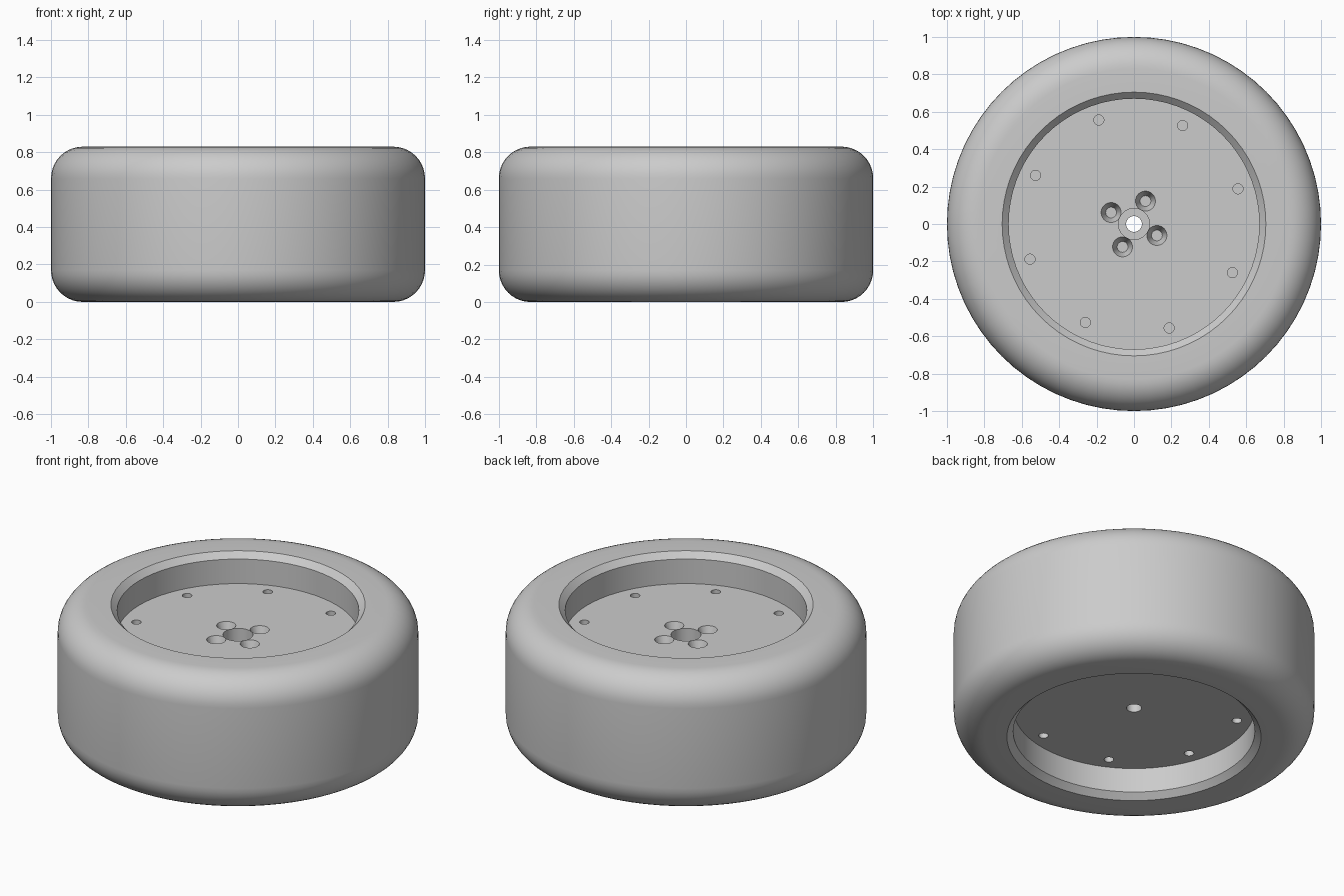
import bpy, bmesh
from math import radians, cos, sin, pi
from mathutils import Matrix, Vector

if "Cube" in bpy.data.objects:
    bpy.data.objects.remove(bpy.data.objects["Cube"], do_unlink=True)

HEIGHT = 0.83
ROUND = 0.17            # tyre shoulder radius
RIM = 0.67              # wheel well radius
CHAMFER = 0.035
FLOOR, CEIL = 0.185, 0.645   # lower and upper hub faces

grey = bpy.data.materials.new("plain_grey")
grey.use_nodes = True
colour = (0.6, 0.6, 0.6, 1)
grey.diffuse_color = colour
grey.node_tree.nodes["Principled BSDF"].inputs["Base Color"].default_value = colour


def add_object(name, bm):
    mesh = bpy.data.meshes.new(name)
    bm.to_mesh(mesh)
    bm.free()
    mesh.materials.append(grey)
    obj = bpy.data.objects.new(name, mesh)
    bpy.context.collection.objects.link(obj)
    return obj


def activate(obj):
    bpy.ops.object.select_all(action='DESELECT')
    obj.select_set(True)
    bpy.context.view_layer.objects.active = obj


def lathe(name, profile, steps=72):
    """Spin a closed (radius, z) profile about the z axis."""
    bm = bmesh.new()
    verts = [bm.verts.new((r, 0, z)) for r, z in profile]
    edges = [bm.edges.new((v, verts[i - 1])) for i, v in enumerate(verts)]
    bmesh.ops.spin(bm, geom=verts + edges, cent=(0, 0, 0), axis=(0, 0, 1),
                   angle=2 * pi, steps=steps)
    bmesh.ops.remove_doubles(bm, verts=bm.verts, dist=0.0005)
    bmesh.ops.recalc_face_normals(bm, faces=bm.faces)
    return add_object(name, bm)


def add_plug(bm, radius, angle, z_low, z_high, r_low, r_high):
    """Add one hole-shaped plug at a polar position."""
    place = Vector((radius * cos(angle), radius * sin(angle), (z_low + z_high) / 2))
    bmesh.ops.create_cone(bm, cap_ends=True, segments=24, radius1=r_low,
                          radius2=r_high, depth=z_high - z_low,
                          matrix=Matrix.Translation(place))


# Tyre: rounded shoulders, chamfered lips, straight well wall
def shoulder(z, start):
    angles = [radians(start + 90 * i / 10) for i in range(11)]
    return [(1 - ROUND + ROUND * cos(a), z + ROUND * sin(a)) for a in angles]


tyre_profile = [(RIM, CHAMFER), (RIM + CHAMFER, 0)]
tyre_profile += shoulder(ROUND, -90) + shoulder(HEIGHT - ROUND, 0)
tyre_profile += [(RIM + CHAMFER, HEIGHT), (RIM, HEIGHT - CHAMFER)]
tyre = lathe("tyre", tyre_profile)

# Hub disc with a stepped axle bore
BORE, COUNTERBORE, STEP = 0.042, 0.083, 0.4
hub = lathe("hub_disc", [(BORE, FLOOR), (RIM, FLOOR), (RIM, CEIL),
                         (COUNTERBORE, CEIL), (COUNTERBORE, STEP), (BORE, STEP)])

# Blind pin holes on both faces, countersunk bolt holes on the upper face
plugs = bmesh.new()
for i in range(8):
    angle = radians(18.7 + 45 * i)
    add_plug(plugs, 0.587, angle, CEIL - 0.1, CEIL + 0.05, 0.027, 0.027)
    add_plug(plugs, 0.587, angle, FLOOR - 0.05, FLOOR + 0.1, 0.027, 0.027)
for i in range(4):
    add_plug(plugs, 0.137, radians(63.4 + 90 * i), CEIL - 0.07, CEIL + 0.01, 0.029, 0.057)
cutter = add_object("hole_cutter", plugs)
cutter.hide_render = True

cut = hub.modifiers.new("holes", 'BOOLEAN')
cut.operation = 'DIFFERENCE'
cut.solver = 'EXACT'
cut.object = cutter
activate(hub)
bpy.ops.object.modifier_apply(modifier=cut.name)
bpy.data.objects.remove(cutter, do_unlink=True)

for part in (tyre, hub):
    activate(part)
    bpy.ops.object.shade_smooth_by_angle(angle=radians(30))
